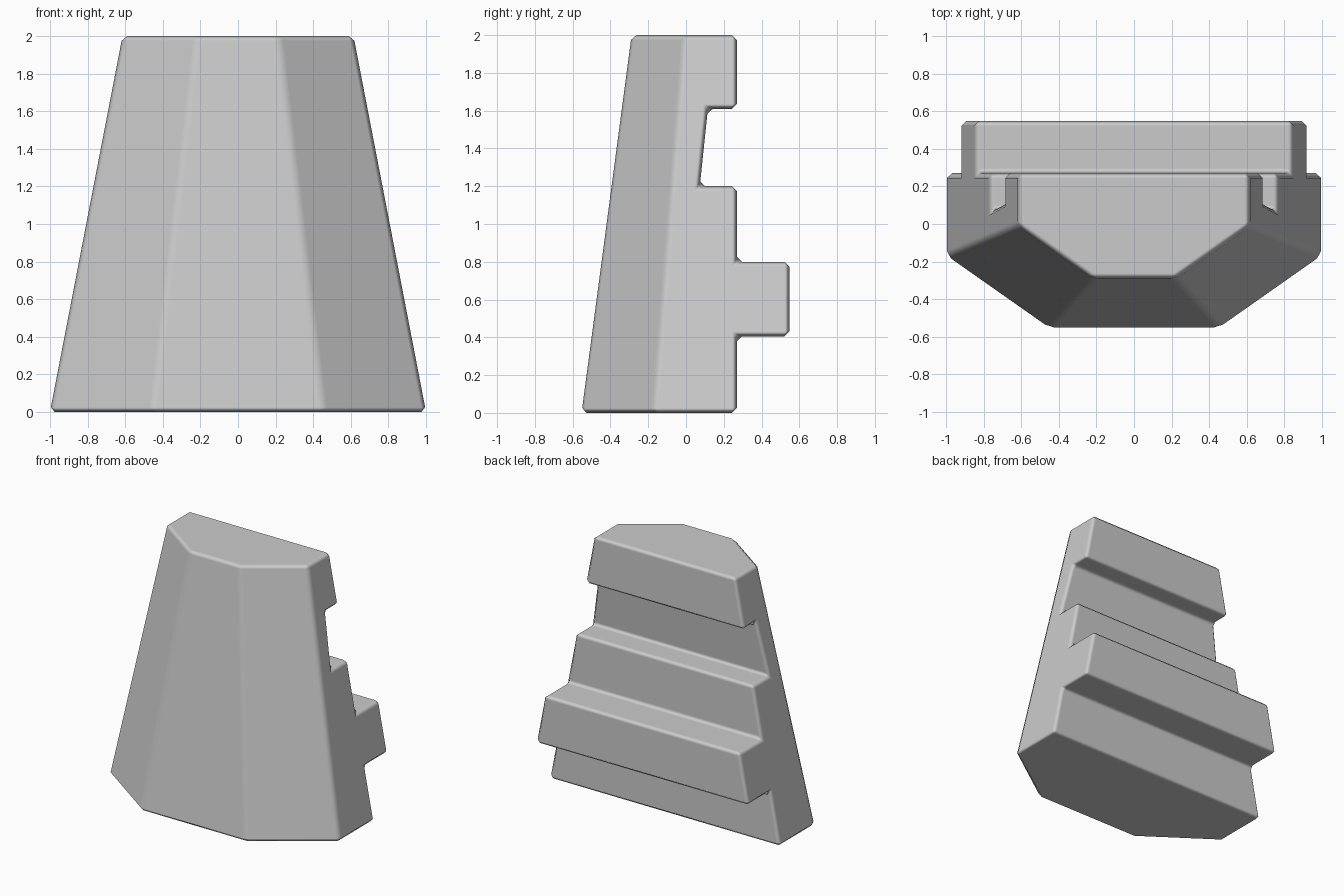
import bpy, bmesh
from mathutils import Vector

if "Cube" in bpy.data.objects:
    bpy.data.objects.remove(bpy.data.objects["Cube"])


def half_width(z):
    return 1.0 - 0.193 * z


# Side profile (y, z): sloped front, back with a raised ridge and a sunken groove
profile = [(-0.553, 0), (0.27, 0), (0.27, 0.405), (0.548, 0.405), (0.548, 0.8),
           (0.27, 0.8), (0.27, 1.2), (0.073, 1.2), (0.116, 1.61), (0.27, 1.61),
           (0.27, 2), (-0.288, 2)]

bm = bmesh.new()
left = [bm.verts.new((-half_width(z), y, z)) for y, z in profile]
right = [bm.verts.new((half_width(z), y, z)) for y, z in profile]
bm.faces.new(left)
bm.faces.new(right[::-1])
for i in range(len(profile)):
    j = (i + 1) % len(profile)
    bm.faces.new((left[i], right[i], right[j], left[j]))
bmesh.ops.recalc_face_normals(bm, faces=bm.faces)

# Slice off the two slanted front corners
for s in (-1, 1):
    a = Vector((s * 1.0, -0.17, 0))
    b = Vector((s * 0.455, -0.553, 0))
    c = Vector((s * 0.614, -0.01, 2))
    n = (b - a).cross(c - a)
    if n.x * s < 0:
        n.negate()
    bmesh.ops.bisect_plane(bm, geom=bm.verts[:] + bm.edges[:] + bm.faces[:],
                           plane_co=a, plane_no=n, clear_outer=True)
    bmesh.ops.holes_fill(bm, edges=[e for e in bm.edges if e.is_boundary], sides=0)
bmesh.ops.remove_doubles(bm, verts=bm.verts, dist=0.0005)
bmesh.ops.recalc_face_normals(bm, faces=bm.faces)

mesh = bpy.data.meshes.new("tapered_block")
bm.to_mesh(mesh)
bm.free()
block = bpy.data.objects.new("tapered_block", mesh)
bpy.context.collection.objects.link(block)

# Small chamfer on every edge, shaded smoothly into the flat faces
for p in mesh.polygons:
    p.use_smooth = True
bevel = block.modifiers.new("edge_chamfer", 'BEVEL')
bevel.width = 0.026
bevel.segments = 1
bevel.limit_method = 'NONE'
bevel.harden_normals = True
